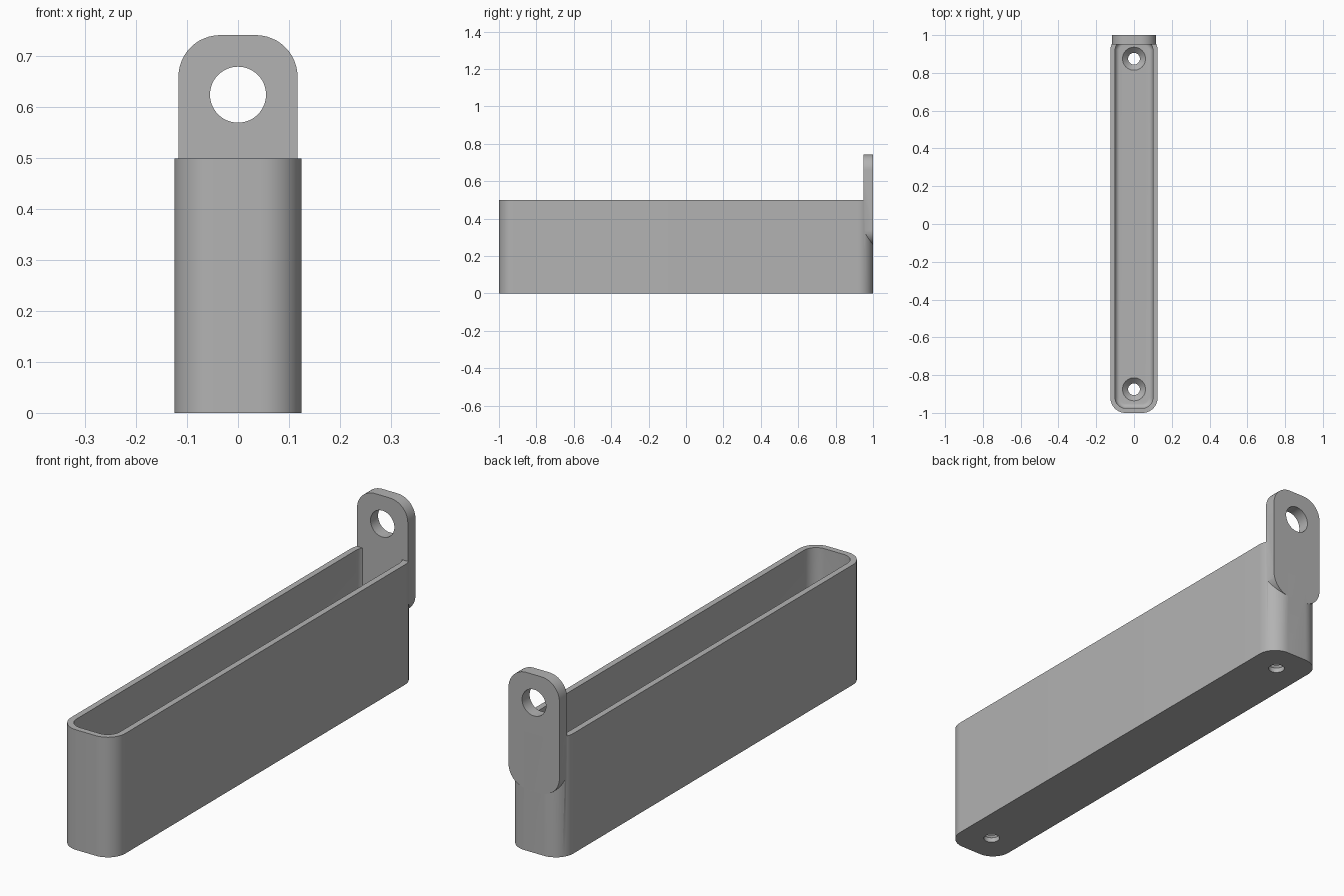
import bpy, bmesh, math
from mathutils import Vector, Matrix

cube = bpy.data.objects.get("Cube")
if cube:
    bpy.data.objects.remove(cube, do_unlink=True)

grey = bpy.data.materials.new("plain grey")
grey.use_nodes = True
colour = (0.45, 0.45, 0.45, 1)
grey.diffuse_color = colour
grey.node_tree.nodes["Principled BSDF"].inputs["Base Color"].default_value = colour


def rounded_rect(hx, hy, r, steps=12):
    """Outline points of a rounded rectangle, counter-clockwise."""
    pts = []
    for q, (sx, sy) in enumerate([(1, 1), (-1, 1), (-1, -1), (1, -1)]):
        for i in range(steps + 1):
            a = math.pi / 2 * (q + i / steps)
            pts.append((sx * (hx - r) + r * math.cos(a), sy * (hy - r) + r * math.sin(a)))
    return pts


def circle(r, n=48):
    return [(r * math.cos(2 * math.pi * i / n), r * math.sin(2 * math.pi * i / n)) for i in range(n)]


def loft(name, sections, matrix=Matrix()):
    """Closed solid through (outline, height) sections."""
    bm = bmesh.new()
    rings = [[bm.verts.new(matrix @ Vector((x, y, z))) for x, y in pts] for pts, z in sections]
    for a, b in zip(rings, rings[1:]):
        for i in range(len(a)):
            j = (i + 1) % len(a)
            bm.faces.new((a[i], a[j], b[j], b[i]))
    bm.faces.new(rings[0][::-1])
    bm.faces.new(rings[-1])
    bmesh.ops.recalc_face_normals(bm, faces=bm.faces)
    mesh = bpy.data.meshes.new(name)
    bm.to_mesh(mesh)
    bm.free()
    mesh.materials.append(grey)
    obj = bpy.data.objects.new(name, mesh)
    bpy.context.collection.objects.link(obj)
    return obj


def combine(target, other, operation):
    """Apply a boolean and discard the helper."""
    bpy.context.view_layer.objects.active = target
    mod = target.modifiers.new("combine", 'BOOLEAN')
    mod.operation, mod.solver, mod.object = operation, 'EXACT', other
    bpy.ops.object.modifier_apply(modifier=mod.name)
    bpy.data.objects.remove(other, do_unlink=True)


HX, HY, TOP, R = 0.125, 1.0, 0.5, 0.08
WALL, FLOOR, FILLET = 0.025, 0.05, 0.025

# Open tray: outer wall, rim, inner wall, filleted inner floor
sections = [(rounded_rect(HX, HY, R), 0), (rounded_rect(HX, HY, R), TOP),
            (rounded_rect(HX - WALL, HY - WALL, R - WALL), TOP)]
for i in range(9):
    a = math.pi / 2 * i / 8
    inset = WALL + FILLET * (1 - math.cos(a))
    sections.append((rounded_rect(HX - inset, HY - inset, R - inset),
                     FLOOR + FILLET * (1 - math.sin(a))))
tray = loft("tray", sections)

# Upright hanging tab merged flush into the back wall
upright = Matrix.Translation((0, 1, 0.5)) @ Matrix.Rotation(math.pi / 2, 4, 'X')
outline = rounded_rect(0.117, 0.242, 0.082)
tab = loft("hanging_tab", [(outline, 0), (outline, 0.05)], upright)
combine(tray, tab, 'UNION')

# Hole through the tab
eye = Matrix.Translation((0, 1, 0.625)) @ Matrix.Rotation(math.pi / 2, 4, 'X')
combine(tray, loft("eye_cutter", [(circle(0.055), -0.05), (circle(0.055), 0.1)], eye), 'DIFFERENCE')

# Countersunk screw holes in the floor
for y in (-0.875, 0.875):
    screw = loft("screw_cutter", [(circle(0.031), -0.05), (circle(0.031), 0.02),
                                  (circle(0.061), FLOOR), (circle(0.061), 0.06)],
                 Matrix.Translation((0, y, 0)))
    combine(tray, screw, 'DIFFERENCE')

# Smooth the rounded corners, keep edges crisp
bpy.ops.object.select_all(action='DESELECT')
tray.select_set(True)
bpy.context.view_layer.objects.active = tray
bpy.ops.object.shade_smooth_by_angle(angle=math.radians(30))
